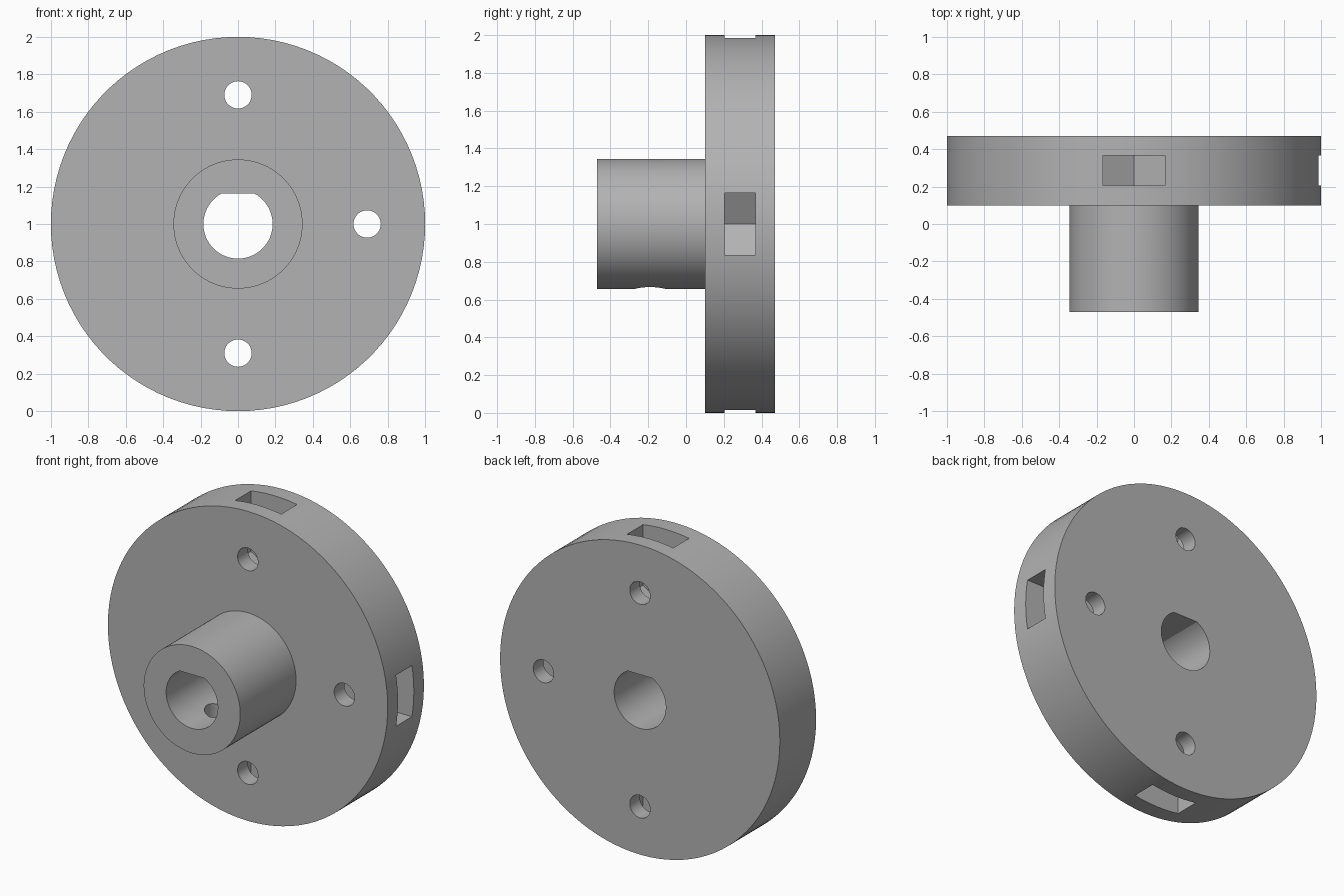
import bpy, bmesh, math
from mathutils import Matrix, Vector

cube = bpy.data.objects.get("Cube")
if cube:
    bpy.data.objects.remove(cube, do_unlink=True)

grey = bpy.data.materials.new("plain_grey")
grey.use_nodes = True
COLOUR = (0.45, 0.45, 0.45, 1)
grey.diffuse_color = COLOUR
grey.node_tree.nodes["Principled BSDF"].inputs["Base Color"].default_value = COLOUR

AXIS_Z = 1.0            # height of the wheel's axis
BOLT_R = 0.69           # bolt circle radius


def circle(r, n, cx=0, cz=0):
    return [(cx + r * math.cos(2 * math.pi * i / n),
             cz + r * math.sin(2 * math.pi * i / n)) for i in range(n)]


def prism(name, profile, y0, y1, matrix=None):
    """Extrude an x/z profile around the axis from y0 to y1."""
    bm = bmesh.new()
    face = bm.faces.new([bm.verts.new((x, y0, z)) for x, z in profile])
    new = bmesh.ops.extrude_face_region(bm, geom=[face])["geom"]
    bmesh.ops.translate(bm, vec=(0, y1 - y0, 0),
                        verts=[v for v in new if isinstance(v, bmesh.types.BMVert)])
    if matrix:
        bm.transform(matrix)
    bm.transform(Matrix.Translation((0, 0, AXIS_Z)))
    bmesh.ops.recalc_face_normals(bm, faces=bm.faces)
    mesh = bpy.data.meshes.new(name)
    bm.to_mesh(mesh)
    bm.free()
    mesh.materials.append(grey)
    obj = bpy.data.objects.new(name, mesh)
    bpy.context.collection.objects.link(obj)
    return obj


# Disc and hub
body = prism("wheel_hub", circle(1.0, 100), 0.10, 0.47)
hub = prism("hub_sleeve", circle(0.345, 100), -0.47, 0.15)
tools = [(hub, 'UNION')]

# D-shaped shaft bore with its flat on top
bore_r, flat = 0.185, 0.163
a = math.asin(flat / bore_r)
arc = [math.pi - a + (math.pi + 2 * a) * i / 60 for i in range(61)]
d_profile = [(bore_r * math.cos(t), bore_r * math.sin(t)) for t in arc]
tools.append((prism("bore_cutter", d_profile, -0.6, 0.6), 'DIFFERENCE'))

# Four bolt holes, each with a nut pocket open at the rim
half = 0.165
corner = half / math.cos(math.pi / 6)
pocket = [(BOLT_R - corner, 0), (BOLT_R - corner / 2, -half), (1.1, -half),
          (1.1, half), (BOLT_R - corner / 2, half)]
for i in range(4):
    turn = Matrix.Rotation(i * math.pi / 2, 4, 'Y')
    tools.append((prism("bolt_hole_cutter", circle(0.073, 40, BOLT_R), 0, 0.6, turn),
                  'DIFFERENCE'))
    tools.append((prism("nut_pocket_cutter", pocket, 0.205, 0.367, turn), 'DIFFERENCE'))

# Set screw holes: blind above the flat, open into the bore below
stand = Matrix.Translation((0, -0.19, 0)) @ Matrix.Rotation(math.pi / 2, 4, 'X')
for name, z0, z1 in (("upper", 0.182, 0.5), ("lower", -0.5, -0.05)):
    tools.append((prism(name + "_screw_cutter", circle(0.087, 48), z0, z1, stand),
                  'DIFFERENCE'))

# Apply the cuts and drop the helpers
for tool, operation in tools:
    mod = body.modifiers.new(tool.name, 'BOOLEAN')
    mod.operation = operation
    mod.solver = 'EXACT'
    mod.object = tool
    tool.hide_render = True
bpy.context.view_layer.update()
graph = bpy.context.evaluated_depsgraph_get()
result = bpy.data.meshes.new_from_object(body.evaluated_get(graph))
body.modifiers.clear()
body.data = result
for tool, _ in tools:
    bpy.data.objects.remove(tool, do_unlink=True)

# Smooth the round walls, keep the rims crisp
bpy.ops.object.select_all(action='DESELECT')
body.select_set(True)
bpy.context.view_layer.objects.active = body
bpy.ops.object.shade_smooth_by_angle(angle=math.radians(25))
